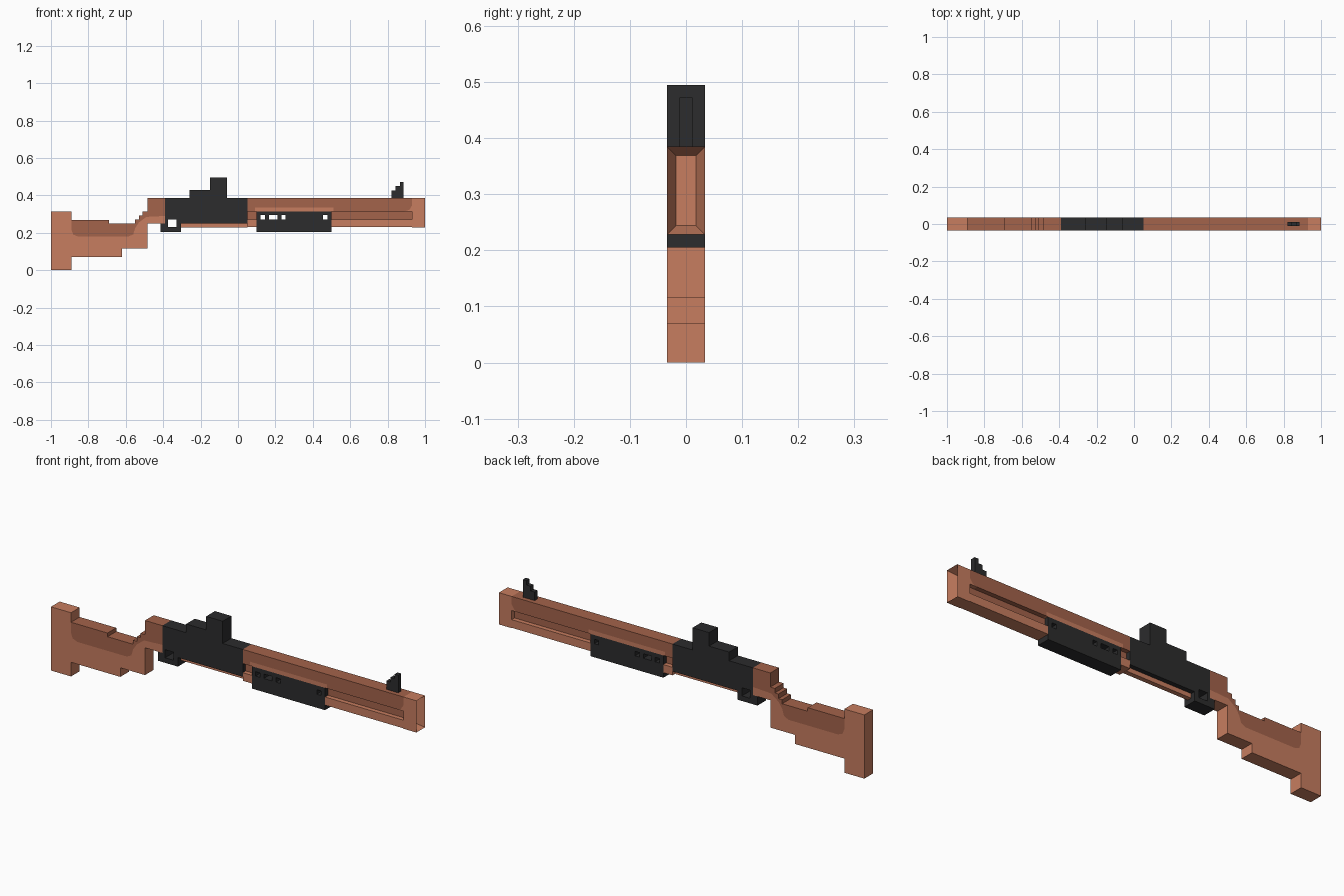
import bpy, bmesh

if "Cube" in bpy.data.objects:
    bpy.data.objects.remove(bpy.data.objects["Cube"])

HALF = 0.034    # half width of the full body
CORE = 0.0115   # half width of the thin centre layer


def material(name, rgb):
    m = bpy.data.materials.new(name)
    m.diffuse_color = (*rgb, 1)
    m.use_nodes = True
    m.node_tree.nodes["Principled BSDF"].inputs["Base Color"].default_value = m.diffuse_color
    return m


LIGHT = material("light_wood", (0.57, 0.205, 0.115))
DARK = material("dark_wood", (0.37, 0.125, 0.07))
BLACK = material("black_metal", (0.025, 0.025, 0.026))


def finish(bm, name, mat):
    bmesh.ops.recalc_face_normals(bm, faces=bm.faces)
    me = bpy.data.meshes.new(name)
    bm.to_mesh(me)
    bm.free()
    me.materials.append(mat)
    ob = bpy.data.objects.new(name, me)
    bpy.context.collection.objects.link(ob)
    return ob


def prism(name, outline, mat, half=HALF):
    """Extrude an (x, z) outline across the width."""
    bm = bmesh.new()
    face = bm.faces.new([bm.verts.new((x, -half, z)) for x, z in outline])
    ext = bmesh.ops.extrude_face_region(bm, geom=[face])["geom"]
    verts = [v for v in ext if isinstance(v, bmesh.types.BMVert)]
    bmesh.ops.translate(bm, verts=verts, vec=(0, 2 * half, 0))
    return finish(bm, name, mat)


def box(name, x0, x1, z0, z1, mat, half=HALF):
    return prism(name, [(x0, z0), (x1, z0), (x1, z1), (x0, z1)], mat, half)


# Stock: light lower part and dark upper part share a curved border
border = [(-.89, .215), (-.88, .19), (-.855, .18), (-.585, .18), (-.56, .192),
          (-.55, .225), (-.53, .255), (-.49, .285), (-.39, .29)]
prism("stock_lower", [(-.39, .25), (-.485, .25), (-.485, .115), (-.62, .115),
                      (-.62, .07), (-.89, .07), (-.89, 0), (-1, 0),
                      (-1, .315), (-.89, .315)] + border, LIGHT)
prism("stock_upper", border + [(-.39, .385), (-.485, .385), (-.485, .315),
                               (-.51, .315), (-.51, .293), (-.53, .293),
                               (-.53, .27), (-.55, .27), (-.55, .25),
                               (-.69, .25), (-.69, .268), (-.89, .268)], DARK)

# Receiver with its stepped rear sight, and the guard below
prism("receiver", [(-.39, .25), (-.375, .25), (-.375, .27), (-.33, .27),
                   (-.33, .25), (.05, .25), (.05, .385), (-.06, .385),
                   (-.06, .495), (-.15, .495), (-.15, .428), (-.26, .428),
                   (-.26, .385), (-.39, .385)], BLACK)
prism("guard", [(-.415, .205), (-.305, .205), (-.305, .25), (-.33, .25),
                (-.33, .23), (-.375, .23), (-.375, .25), (-.415, .25)], BLACK)
box("receiver_rail", -.305, .05, .228, .25, LIGHT, CORE)

# Barrel: dark top with a rounded end, light corner, rails and slot core
curve = [(.89, .315), (.915, .322), (.93, .345)]
prism("barrel_top", [(.05, .315), (.09, .315), (.09, .335), (.51, .335),
                     (.51, .315)] + curve + [(.93, .385), (.05, .385)], DARK)
prism("barrel_corner", curve + [(.93, .315)], LIGHT)
box("pump_border", .09, .51, .315, .335, LIGHT)
box("rear_rail", .05, .1, .23, .27, LIGHT)
box("front_rail", .5, .93, .23, .27, LIGHT)
box("rear_slot_core", .05, .1, .27, .315, DARK, CORE)
box("front_slot_core", .5, .93, .27, .315, DARK, CORE)

# Pump with a row of windows between its posts
box("pump_lower", .1, .5, .205, .272, BLACK)
box("pump_upper", .1, .5, .294, .315, BLACK)
for i, (a, b) in enumerate([(.1, .12), (.145, .165), (.21, .232),
                            (.255, .455), (.478, .5)]):
    box(f"pump_post_{i + 1}", a, b, .272, .294, BLACK)

# Muzzle with a recessed opening
muzzle = box("muzzle", .93, 1, .228, .385, LIGHT)
bm = bmesh.new()
bm.from_mesh(muzzle.data)
end = [f for f in bm.faces if f.normal.x > .9]
bmesh.ops.inset_region(bm, faces=end, thickness=.0225)
bmesh.ops.translate(bm, verts=end[0].verts, vec=(-.045, 0, 0))
bm.to_mesh(muzzle.data)
bm.free()

# Stepped front sight
prism("front_sight", [(.82, .385), (.885, .385), (.885, .472), (.865, .472),
                      (.865, .45), (.842, .45), (.842, .427), (.82, .427)],
      BLACK, CORE)
